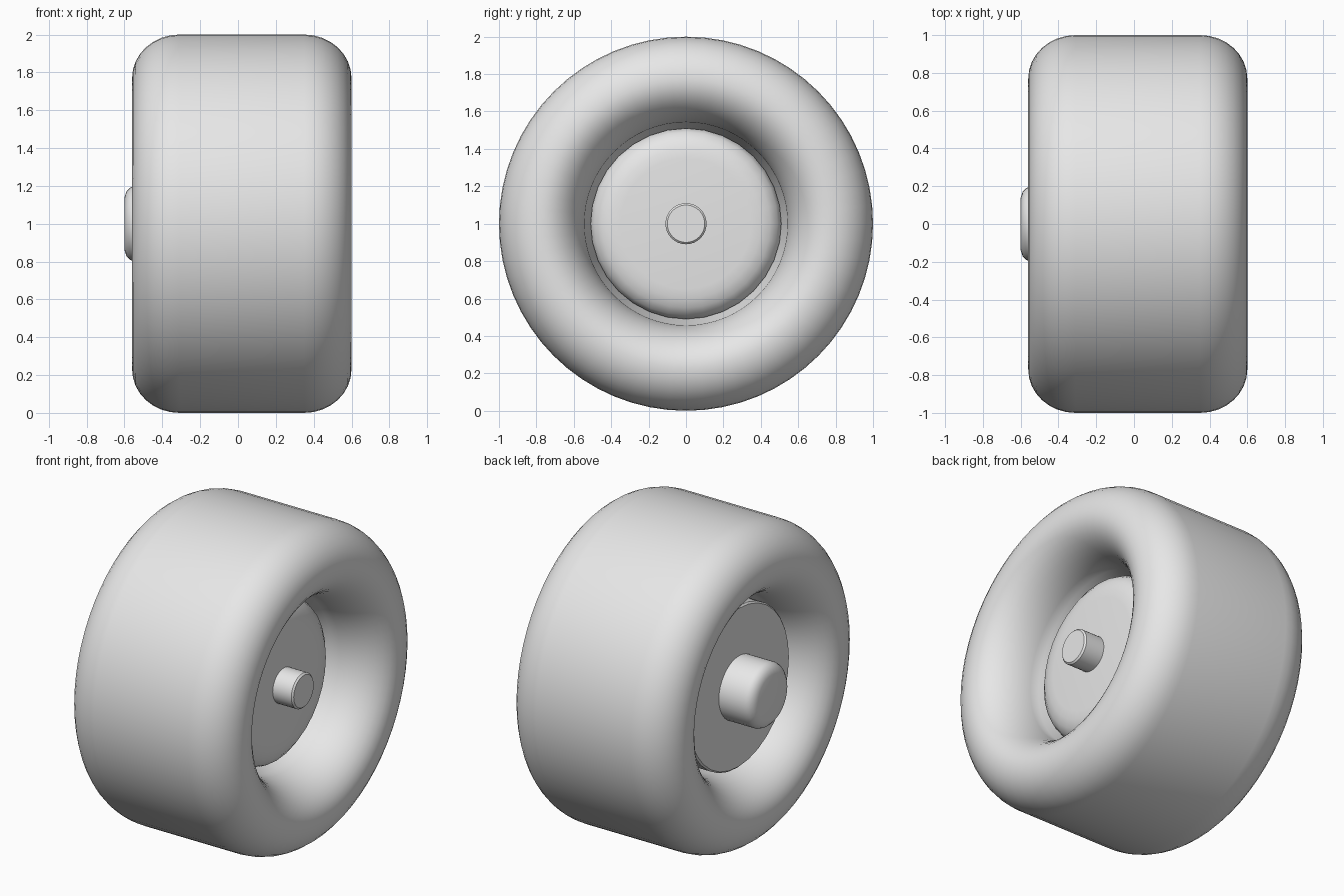
import bpy, math

if "Cube" in bpy.data.objects:
    bpy.data.objects.remove(bpy.data.objects["Cube"])

grey = bpy.data.materials.new("light grey")
grey.diffuse_color = (0.8, 0.8, 0.8, 1)
grey.use_nodes = True
grey.node_tree.nodes["Principled BSDF"].inputs["Base Color"].default_value = grey.diffuse_color


def lathe(name, profile, sides, closed=False):
    """Spin an (x, radius) profile around the wheel axis (x axis at z = 1)."""
    verts, rings, faces = [], [], []
    for x, r in profile:
        if r == 0:
            rings.append([len(verts)] * sides)
            verts.append((x, 0, 1))
        else:
            rings.append(list(range(len(verts), len(verts) + sides)))
            for i in range(sides):
                a = 2 * math.pi * i / sides
                verts.append((x, r * math.cos(a), 1 + r * math.sin(a)))
    pairs = list(zip(rings, rings[1:]))
    if closed:
        pairs.append((rings[-1], rings[0]))
    for p, q in pairs:
        for i in range(sides):
            j = (i + 1) % sides
            quad = [p[i], q[i], q[j], p[j]]
            faces.append(list(dict.fromkeys(quad)))
    mesh = bpy.data.meshes.new(name)
    mesh.from_pydata(verts, [], faces)
    obj = bpy.data.objects.new(name, mesh)
    bpy.context.collection.objects.link(obj)
    mesh.materials.append(grey)
    bpy.ops.object.select_all(action='DESELECT')
    obj.select_set(True)
    bpy.context.view_layer.objects.active = obj
    # consistent outward faces, smooth except at sharp edges
    bpy.ops.object.mode_set(mode='EDIT')
    bpy.ops.mesh.select_all(action='SELECT')
    bpy.ops.mesh.normals_make_consistent(inside=False)
    bpy.ops.object.mode_set(mode='OBJECT')
    bpy.ops.object.shade_smooth_by_angle(angle=math.radians(40))
    return obj


# tyre: flat tread, rounded shoulders, side walls curling in to the hub
mid, half = 0.02, 0.58
side = []
for i in range(9):                       # shoulder
    a = math.pi / 2 * i / 8
    side.append((half - 0.25 + 0.25 * math.sin(a), 0.77 + 0.23 * math.cos(a)))
for i in range(1, 10):                   # inner curl
    a = math.pi / 2 * i / 9
    side.append((half - 0.33 + 0.33 * math.cos(a), 0.77 - 0.23 * math.sin(a)))
side.append((0.18, 0.5))
tyre = [(mid + x, r) for x, r in side]
tyre += [(mid - x, r) for x, r in reversed(side)]
lathe("tyre", tyre, 64, closed=True)

# hub: flat on the left, rounded rim on the right
lathe("hub", [(-0.37, 0), (-0.37, 0.5), (-0.36, 0.51), (0.23, 0.51), (0.27, 0.49),
              (0.30, 0.45), (0.315, 0.40), (0.32, 0.35), (0.32, 0)], 32)

# wide boss on the left and thin axle on the right
lathe("axle_boss", [(-0.3, 0), (-0.3, 0.2), (-0.55, 0.2), (-0.572, 0.19),
                    (-0.59, 0.17), (-0.6, 0.14), (-0.6, 0)], 32)
lathe("axle", [(0.25, 0), (0.25, 0.11), (0.45, 0.11), (0.46, 0.1), (0.46, 0)], 32)
